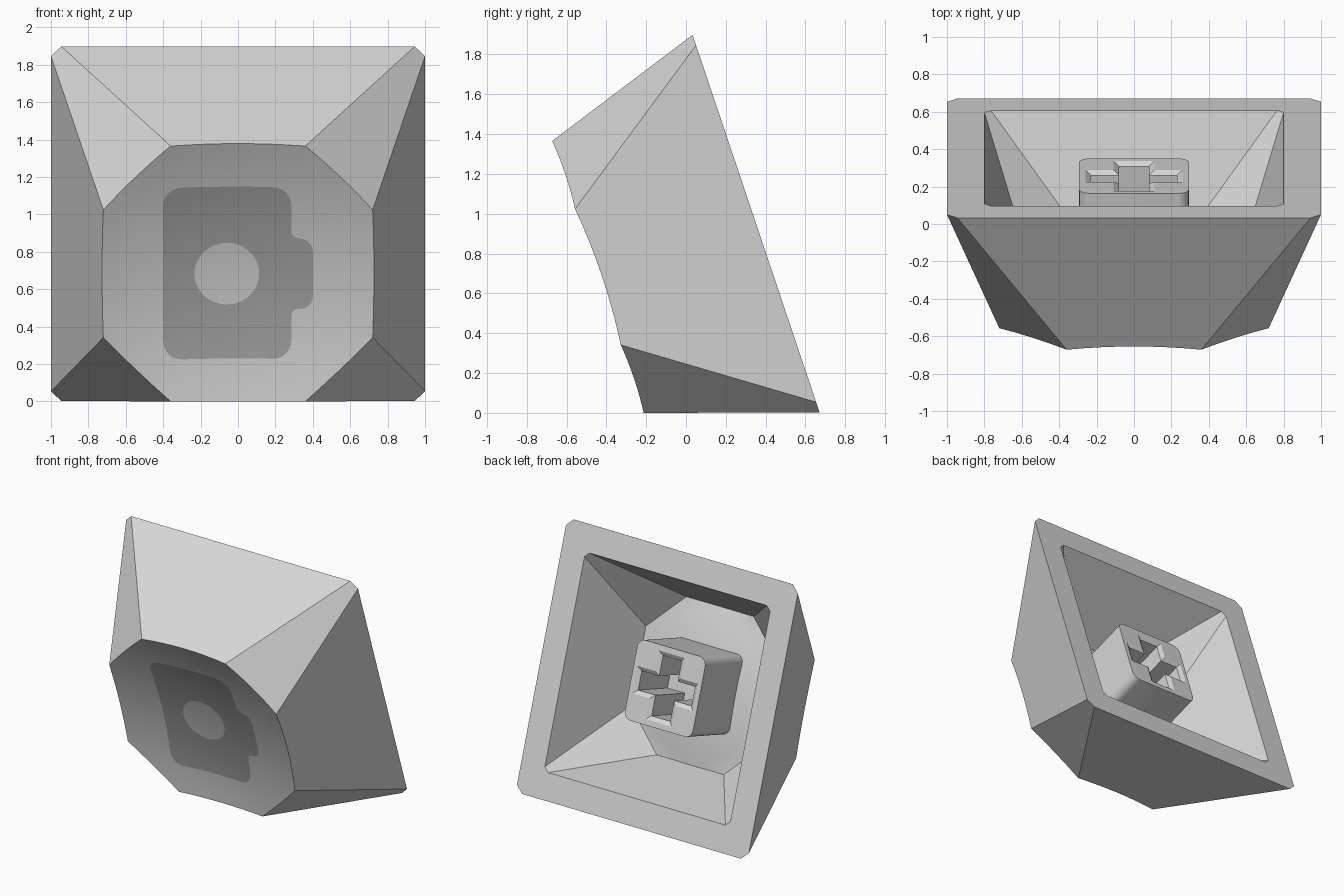
import bpy, bmesh, math
from mathutils import Vector, Matrix

if "Cube" in bpy.data.objects:
    bpy.data.objects.remove(bpy.data.objects["Cube"])

# Cap is modelled flat (x, y across, z = height above rim), then tilted to stand on its edge
TILT = Matrix(((1, 0, 0, 0), (0, -0.319, -0.948, 0.352), (0, 0.948, -0.319, 0.95), (0, 0, 0, 1)))
H, CEIL = 0.838, 0.62           # outer corner height, cavity ceiling height
RHO2 = 0.72 ** 2 + 0.36 ** 2    # squared radius of the dish rim


def material(name, v):
    m = bpy.data.materials.new(name)
    m.diffuse_color = (v, v, v, 1)
    m.use_nodes = True
    m.node_tree.nodes["Principled BSDF"].inputs["Base Color"].default_value = m.diffuse_color
    return m


def finish(name, bm, mat):
    bmesh.ops.recalc_face_normals(bm, faces=bm.faces)
    bm.transform(TILT)
    me = bpy.data.meshes.new(name)
    bm.to_mesh(me)
    bm.free()
    ob = bpy.data.objects.new(name, me)
    bpy.context.collection.objects.link(ob)
    me.materials.append(mat)
    bpy.ops.object.select_all(action='DESELECT')
    ob.select_set(True)
    bpy.context.view_layer.objects.active = ob
    bpy.ops.object.shade_smooth_by_angle(angle=math.radians(30))
    return ob


def dish(r):
    return H - (RHO2 - r * r) / 5.8


def ceiling(r):
    return min(CEIL, 0.555 + r * r / 5.5)


def octagon(a, b):
    return [Vector(p) for p in ((a, -b), (a, b), (b, a), (-b, a),
                                (-a, b), (-a, -b), (-b, -a), (b, -a))]


def fillet(pts, radii, steps=6):
    """Round the corners of a 2D outline."""
    out = []
    for i, (p, r) in enumerate(zip(pts, radii)):
        p = Vector(p)
        a = (Vector(pts[i - 1]) - p).normalized() * r
        b = (Vector(pts[(i + 1) % len(pts)]) - p).normalized() * r
        for k in range(steps + 1):
            t = k / steps * math.pi / 2
            out.append(p + a * (1 - math.sin(t)) + b * (1 - math.cos(t)))
    return out


def bridge(bm, a, b):
    for i in range(len(a)):
        j = (i + 1) % len(a)
        bm.faces.new((a[i], a[j], b[j], b[i]))


def shell(bm, base, top, h, surf, n=8, rings=12):
    """Eight flat walls closed by a curved surface; returns the base loop."""
    foot = [bm.verts.new((p.x, p.y, 0)) for p in base]
    rim = []
    for i in range(8):
        j = (i + 1) % 8
        slope = ((base[i] + base[j]) - (top[i] + top[j])) / 2 / h
        for k in range(n):
            p = top[i].lerp(top[j], k / n)
            d = 0.0
            for _ in range(10):
                d = h - surf((p + slope * d).length)
            q = p + slope * d
            rim.append(bm.verts.new((q.x, q.y, h - d)))
    for i in range(8):
        chain = [rim[(i * n + k) % len(rim)] for k in range(n + 1)]
        bm.faces.new([foot[(i + 1) % 8], foot[i]] + chain)
    prev = rim
    for k in range(rings - 1, 0, -1):
        ring = []
        for v in rim:
            q = v.co.xy * (k / rings)
            ring.append(bm.verts.new((q.x, q.y, surf(q.length))))
        bridge(bm, prev, ring)
        prev = ring
    c = bm.verts.new((0, 0, surf(0)))
    for i in range(len(prev)):
        bm.faces.new((prev[i], prev[(i + 1) % len(prev)], c))
    return foot


body_mat = material("light_grey", 0.68)
icon_mat = material("dark_grey", 0.39)

# Cap shell: outer walls with dished top, hollow inside with a domed ceiling, flat rim
bm = bmesh.new()
outer = shell(bm, octagon(1, 0.945), octagon(0.72, 0.36), H, dish)
inner = shell(bm, octagon(0.8, 0.765), octagon(0.576, 0.29), CEIL, ceiling)
bridge(bm, outer, inner)
finish("cap_shell", bm, body_mat)

# Mounting stem: rounded square post with a cross socket
bm = bmesh.new()


def loop(pts, z):
    return [bm.verts.new((p[0], p[1], z(Vector(p).length) if callable(z) else z)) for p in pts]


def cross(lx, wx, ly, wy):
    """Cross outline: x arm reach and half width, then y arm reach and half width."""
    return [(lx, -wx), (lx, wx), (wy, wx), (wy, ly), (-wy, ly), (-wy, wx),
            (-lx, wx), (-lx, -wx), (-wy, -wx), (-wy, -ly), (wy, -ly), (wy, -wx)]


s = 0.293
post = fillet([(s, -s), (s, s), (-s, s), (-s, -s)], [0.06] * 4)
face_loop = loop(post, 0.1)
bridge(bm, face_loop, loop(post, lambda r: ceiling(r) + 0.008))
mouth = loop(cross(0.26, 0.1, 0.25, 0.11), 0.1)
throat = loop(cross(0.23, 0.07, 0.22, 0.08), 0.12)
floor = loop(cross(0.23, 0.07, 0.22, 0.08), 0.5)
bridge(bm, mouth, throat)
bridge(bm, throat, floor)
bm.faces.new(floor)
edges = []
for lp in (face_loop, mouth):
    for i, v in enumerate(lp):
        w = lp[(i + 1) % len(lp)]
        edges.append(bm.edges.get((v, w)))
bmesh.ops.triangle_fill(bm, use_beauty=True, use_dissolve=False, edges=edges)
finish("stem", bm, body_mat)

# Icon inlay: rounded plate with a side tab and a round hole, following the dish
bm = bmesh.new()
shape = fillet([(-0.40, -0.5), (0.285, -0.5), (0.285, -0.225), (0.40, -0.225),
                (0.40, 0.17), (0.285, 0.17), (0.285, 0.467), (-0.40, 0.467)],
               [0.1, 0.1, 0.04, 0.07, 0.07, 0.04, 0.1, 0.1])
dense = []
for i, p in enumerate(shape):
    q = shape[(i + 1) % len(shape)]
    m = max(1, math.ceil((q - p).length / 0.06))
    dense += [p.lerp(q, k / m) for k in range(m)]
centre = Vector((-0.06, -0.034))
prev = None
for k in range(9):
    pts = []
    for p in dense:
        hole = centre + (p - centre).normalized() * 0.173
        pts.append(hole.lerp(p, k / 8))
    ring = loop(pts, lambda r: dish(r) + 0.003)
    if prev:
        bridge(bm, prev, ring)
    prev = ring
bmesh.ops.remove_doubles(bm, verts=bm.verts, dist=0.0005)
finish("icon_inlay", bm, icon_mat)
